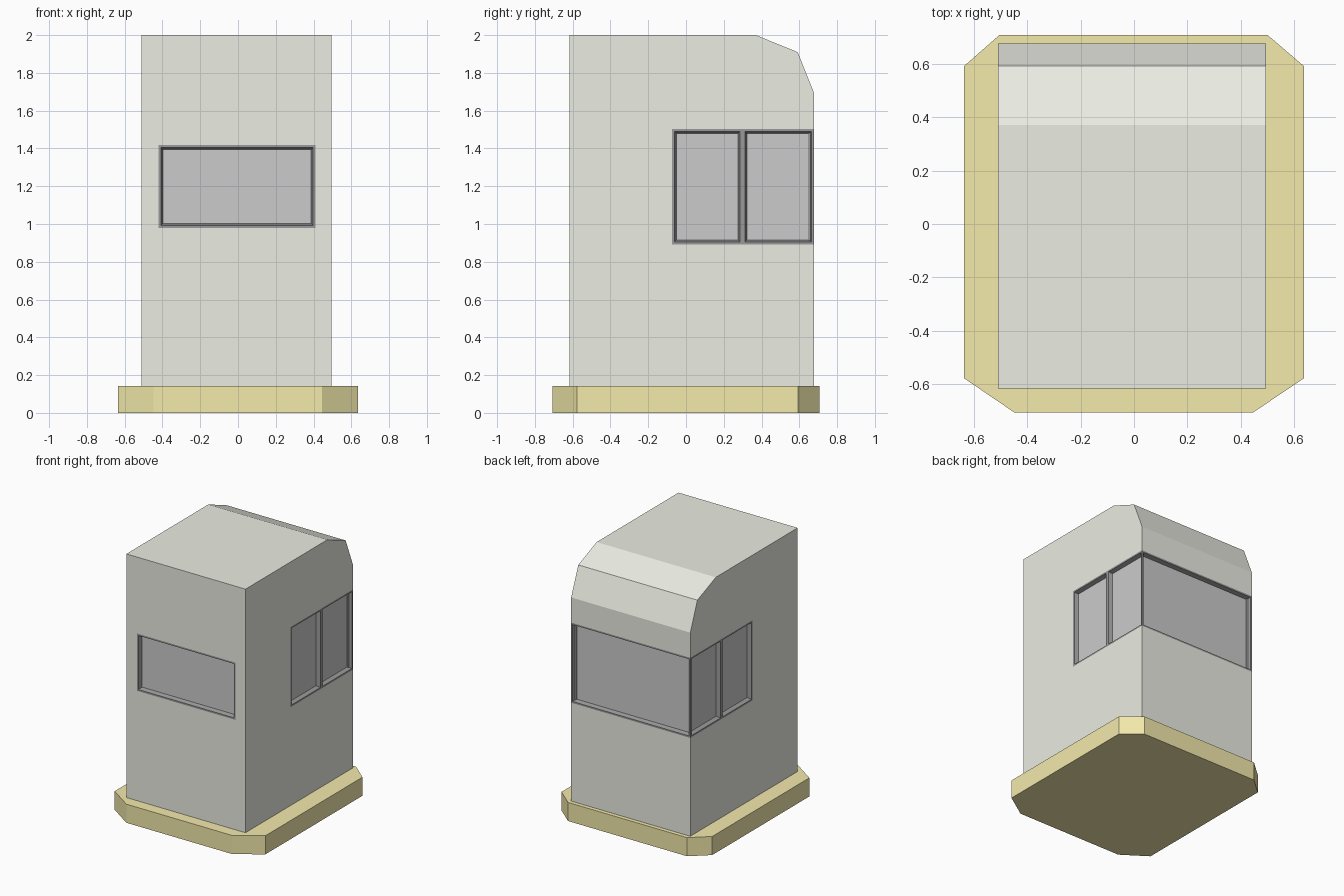
import bpy, bmesh
from mathutils import Vector

if "Cube" in bpy.data.objects:
    bpy.data.objects.remove(bpy.data.objects["Cube"])

X0, X1 = -0.51, 0.495          # body sides
Y0, Y1 = -0.617, 0.677         # body front and back
FX0, FX1, FZ0, FZ1 = -0.421, 0.41, 0.98, 1.417   # front window
WY, WZ0, WZ1 = -0.074, 0.892, 1.503              # wrap-around window
MULLION = 0.299


def material(name, rgb):
    m = bpy.data.materials.new(name)
    m.diffuse_color = (*rgb, 1)
    m.use_nodes = True
    m.node_tree.nodes["Principled BSDF"].inputs["Base Color"].default_value = m.diffuse_color
    return m


def finish(bm, name, mat=None):
    me = bpy.data.meshes.new(name)
    bm.to_mesh(me)
    bm.free()
    ob = bpy.data.objects.new(name, me)
    bpy.context.collection.objects.link(ob)
    if mat:
        me.materials.append(mat)
    return ob


def prism(points, offset):
    bm = bmesh.new()
    face = bm.faces.new([bm.verts.new(p) for p in points])
    new = bmesh.ops.extrude_face_region(bm, geom=[face], use_keep_orig=True)["geom"]
    bmesh.ops.translate(bm, vec=offset, verts=[v for v in new if isinstance(v, bmesh.types.BMVert)])
    bmesh.ops.recalc_face_normals(bm, faces=bm.faces)
    return bm


def window(name, corner, u, v):
    """Flush border, sloped reveal and recessed pane on the quad corner, u, v."""
    c, u, v = Vector(corner), Vector(u), Vector(v)
    bm = bmesh.new()
    face = bm.faces.new([bm.verts.new(p) for p in (c, c + u, c + u + v, c + v)])
    bm.normal_update()
    bmesh.ops.inset_individual(bm, faces=[face], thickness=0.018, depth=0)
    bmesh.ops.inset_individual(bm, faces=[face], thickness=0.014, depth=-0.03)
    pane = [p.co.copy() for p in face.verts]
    bmesh.ops.delete(bm, geom=[face], context='FACES_ONLY')
    finish(bm, name + "_frame", frame_mat)
    glass = bmesh.new()
    glass.faces.new([glass.verts.new(p) for p in pane])
    finish(glass, name + "_pane")


body_mat = material("wall_paint", (0.83, 0.845, 0.765))
base_mat = material("yellow_base", (0.90, 0.82, 0.41))
frame_mat = material("dark_frame", (0.32, 0.32, 0.32))

# Base slab with clipped corners
outline = [(-0.448, -0.706), (0.446, -0.706), (0.636, -0.578), (0.636, 0.592),
           (0.5, 0.708), (-0.504, 0.708), (-0.636, 0.592), (-0.636, -0.578)]
finish(prism([(x, y, 0) for x, y in outline], (0, 0, 0.142)), "base", base_mat)

# Cabin shell, cut along the window outlines, window areas removed
profile = [(Y0, 0.14), (Y1, 0.14), (Y1, 1.695), (0.591, 1.91), (0.37, 2.0), (Y0, 2.0)]
bm = prism([(X0, y, z) for y, z in profile], (X1 - X0, 0, 0))
cuts = [(0, FX0), (0, FX1), (1, WY)] + [(2, z) for z in (FZ0, FZ1, WZ0, WZ1)]
for axis, value in cuts:
    point, normal = Vector(), Vector()
    point[axis], normal[axis] = value, 1
    bmesh.ops.bisect_plane(bm, geom=bm.verts[:] + bm.edges[:] + bm.faces[:],
                           plane_co=point, plane_no=normal, dist=1e-5)
holes = []
for f in bm.faces:
    c = f.calc_center_median()
    front = c.y < Y0 + 0.001 and FX0 < c.x < FX1 and FZ0 < c.z < FZ1
    if front or (c.y > WY and WZ0 < c.z < WZ1):
        holes.append(f)
bmesh.ops.delete(bm, geom=holes, context='FACES')
finish(bm, "cabin", body_mat)

# Front and back windows
window("front_window", (FX0, Y0, FZ0), (FX1 - FX0, 0, 0), (0, 0, FZ1 - FZ0))
up = (0, 0, WZ1 - WZ0)
window("back_window", (X1, Y1, WZ0), (X0 - X1, 0, 0), up)

# Paired side windows
for label, a, b in (("front", WY, MULLION), ("rear", MULLION, Y1)):
    window("right_window_" + label, (X1, a, WZ0), (0, b - a, 0), up)
    window("left_window_" + label, (X0, b, WZ0), (0, a - b, 0), up)
